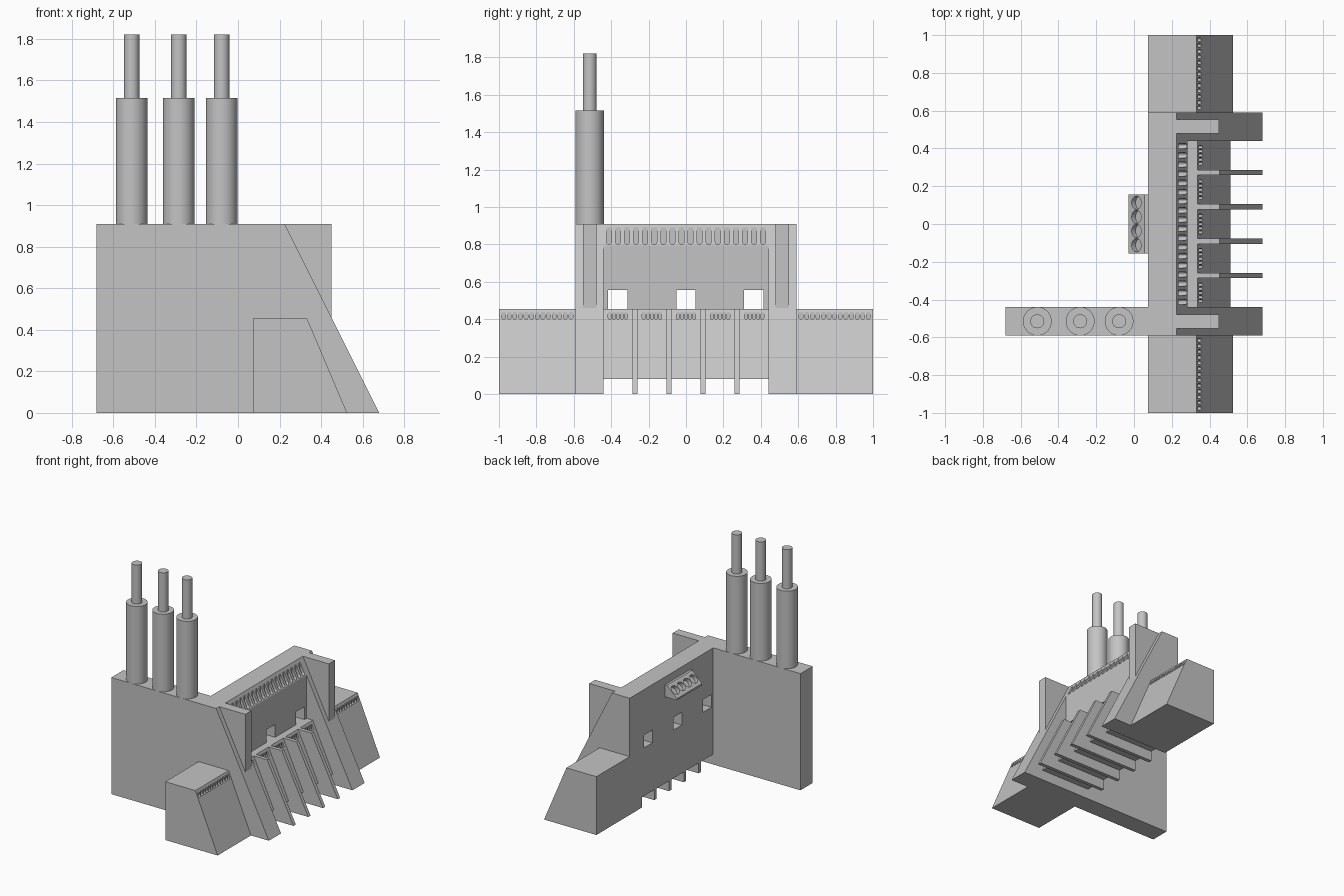
import bpy, bmesh, math
from mathutils import Matrix, Vector

if "Cube" in bpy.data.objects:
    bpy.data.objects.remove(bpy.data.objects["Cube"])

grey = bpy.data.materials.new("concrete_grey")
grey.use_nodes = True
grey.diffuse_color = (0.55, 0.55, 0.55, 1)
grey.node_tree.nodes["Principled BSDF"].inputs["Base Color"].default_value = (0.55, 0.55, 0.55, 1)


def add_prism(bm, outline, low, high, place):
    """Extrude a 2D outline; place(u, v, depth) gives the 3D point."""
    rings = [[bm.verts.new(place(u, v, d)) for u, v in outline] for d in (low, high)]
    faces = [bm.faces.new(ring) for ring in rings]
    n = len(outline)
    for i in range(n):
        j = (i + 1) % n
        faces.append(bm.faces.new((rings[0][i], rings[0][j], rings[1][j], rings[1][i])))
    bmesh.ops.recalc_face_normals(bm, faces=faces)


def along_y(u, v, d):
    return (u, d, v)


def along_x(u, v, d):
    return (d, u, v)


def finish(name, bm):
    mesh = bpy.data.meshes.new(name)
    bm.to_mesh(mesh)
    bm.free()
    mesh.materials.append(grey)
    obj = bpy.data.objects.new(name, mesh)
    bpy.context.collection.objects.link(obj)
    return obj


def block(name, outline, y0, y1):
    bm = bmesh.new()
    add_prism(bm, outline, y0, y1, along_y)
    return finish(name, bm)


def add_slot(bm, y, width, z0, z1, x0, x1):
    """Slot with a rounded bottom, running along x."""
    r = width / 2
    outline = [(y + r, z1), (y - r, z1)]
    for i in range(9):
        a = math.pi * (1 + i / 8)
        outline.append((y + r * math.cos(a), z0 + r + r * math.sin(a)))
    add_prism(bm, outline, x0, x1, along_x)


def cut(obj, bm):
    """Subtract the cutter shapes and keep the plain result."""
    cutter = finish(obj.name + "_cutter", bm)
    cutter.hide_render = True
    mod = obj.modifiers.new("cut", 'BOOLEAN')
    mod.operation = 'DIFFERENCE'
    mod.solver = 'EXACT'
    mod.object = cutter
    bpy.context.view_layer.update()
    result = bpy.data.meshes.new_from_object(
        obj.evaluated_get(bpy.context.evaluated_depsgraph_get()))
    obj.modifiers.clear()
    obj.data = result
    bpy.data.objects.remove(cutter)


BACK, LEDGE, TOP = 0.073, 0.455, 0.91

# Outer wings with a row of small slots at the crest
wing_profile = [(BACK, 0), (0.525, 0), (0.332, LEDGE), (BACK, LEDGE)]
for name, y0, y1 in (("right_wing", -1, -0.59), ("left_wing", 0.59, 1)):
    wing = block(name, wing_profile, y0, y1)
    bm = bmesh.new()
    for i in range(13):
        add_slot(bm, y0 + 0.025 + i * 0.03, 0.02, 0.4, 0.438, 0.337, 0.5)
    cut(wing, bm)

# Sloping piers; the front one continues back as a long wall
for name, y0, y1, x0 in (("front_pier_wall", -0.59, -0.44, -0.68),
                         ("rear_pier", 0.44, 0.59, BACK)):
    block(name, [(x0, 0), (0.68, 0), (0.225, TOP), (x0, TOP)], y0, y1)
    mid = (y0 + y1) / 2
    block(name + "_lug", [(0.225, TOP), (0.45, TOP), (0.45, 0.46)], mid - 0.037, mid + 0.037)

# Central dam body with upper slots, lower slots and windows
dam = block("dam_body", [(BACK, 0.08), (0.51, 0.08), (0.337, LEDGE), (0.283, LEDGE),
                         (0.283, 0.794), (0.225, TOP), (BACK, TOP)], -0.44, 0.44)
bm = bmesh.new()
for i in range(18):
    add_slot(bm, (i - 8.5) * 0.0485, 0.027, 0.8, 0.902, 0.235, 0.5)
for bay in range(-2, 3):
    for i in range(-2, 3):
        add_slot(bm, bay * 0.182 + i * 0.022, 0.016, 0.4, 0.438, 0.342, 0.5)
for y in (-0.365, 0, 0.362):
    window = [(y - 0.052, 0.4555), (y + 0.052, 0.4555), (y + 0.052, 0.555), (y - 0.052, 0.555)]
    add_prism(bm, window, 0, 0.3, along_x)
cut(dam, bm)

# Fins between the spillway bays
for i in range(4):
    y = (i - 1.5) * 0.182
    block(f"spillway_fin_{i + 1}", [(BACK, 0), (0.68, 0), (0.452, LEDGE), (BACK, LEDGE)],
          y - 0.014, y + 0.014)

# Sloped housing on the back with four round openings
housing = block("back_housing", [(BACK, 0.755), (-0.03, 0.755), (-0.03, 0.768),
                                 (0.055, 0.85), (BACK, 0.85)], -0.155, 0.155)
bm = bmesh.new()
normal = Vector((-0.082, 0, 0.085)).normalized()
tilt = normal.to_track_quat('Z', 'Y').to_matrix().to_4x4()
for i in range(4):
    centre = Vector((0.0125, (i - 1.5) * 0.075, 0.809))
    bmesh.ops.create_cone(bm, cap_ends=True, segments=24, radius1=0.035, radius2=0.035,
                          depth=0.06, matrix=Matrix.Translation(centre) @ tilt)
cut(housing, bm)

# Stepped chimneys on the long wall
for i, x in enumerate((-0.512, -0.285, -0.079)):
    for part, r, z0, z1 in (("base", 0.076, TOP, 1.515), ("pipe", 0.037, 1.515, 1.82)):
        bm = bmesh.new()
        bmesh.ops.create_cone(bm, cap_ends=True, segments=32, radius1=r, radius2=r, depth=z1 - z0,
                              matrix=Matrix.Translation((x, -0.515, (z0 + z1) / 2)))
        obj = finish(f"chimney_{part}_{i + 1}", bm)
        bpy.ops.object.select_all(action='DESELECT')
        obj.select_set(True)
        bpy.context.view_layer.objects.active = obj
        bpy.ops.object.shade_smooth_by_angle()
